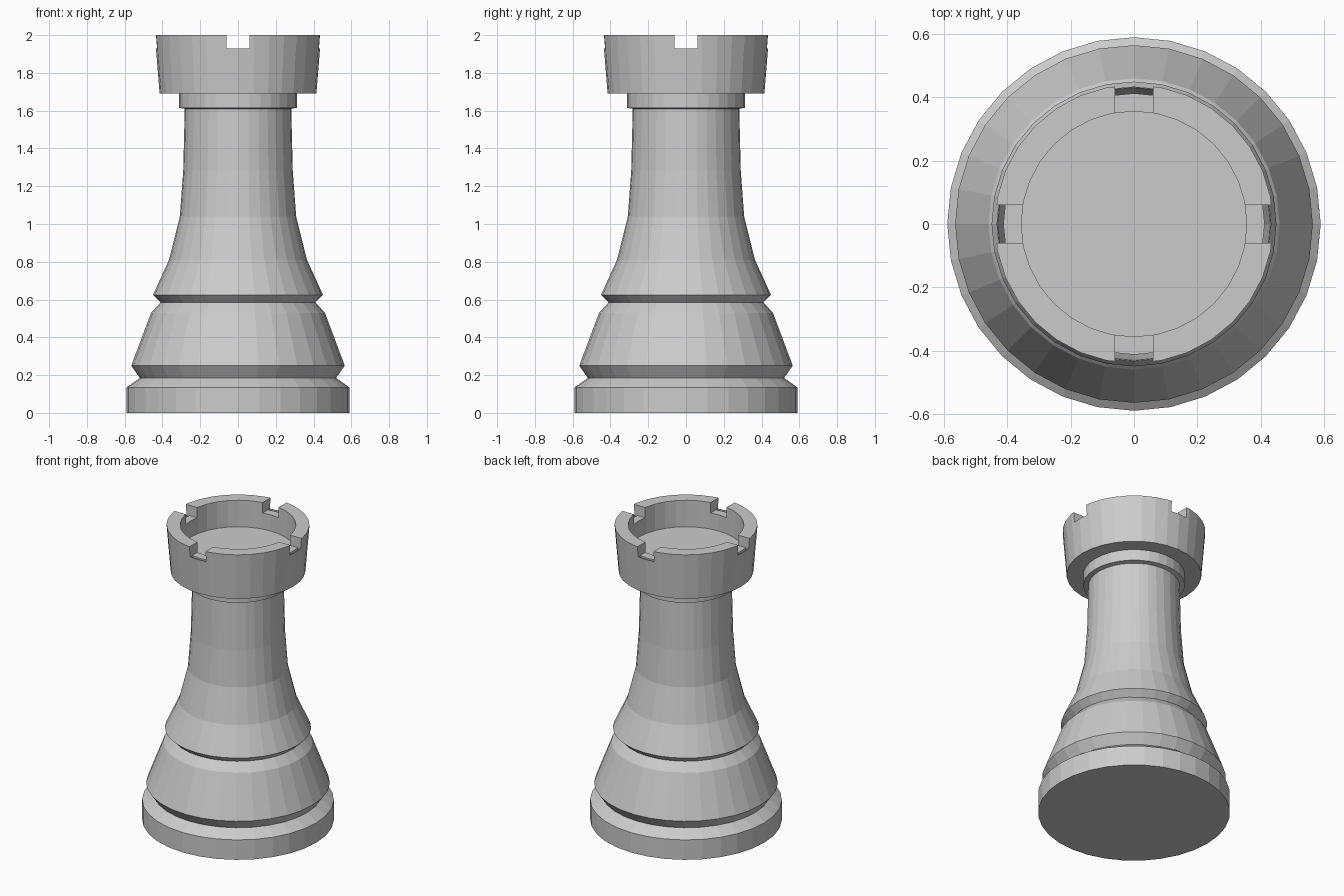
import bpy, bmesh
from math import pi
from mathutils import Matrix

if "Cube" in bpy.data.objects:
    bpy.data.objects.remove(bpy.data.objects["Cube"], do_unlink=True)

SIDES = 32

stone = bpy.data.materials.new("light_grey")
stone.use_nodes = True
GREY = (0.6, 0.6, 0.6, 1)
stone.diffuse_color = GREY
stone.node_tree.nodes["Principled BSDF"].inputs["Base Color"].default_value = GREY


def make_object(name, bm):
    bmesh.ops.recalc_face_normals(bm, faces=bm.faces)
    mesh = bpy.data.meshes.new(name)
    bm.to_mesh(mesh)
    bm.free()
    mesh.materials.append(stone)
    obj = bpy.data.objects.new(name, mesh)
    bpy.context.collection.objects.link(obj)
    return obj


def lathe(name, profile):
    """Turn a (radius, height) profile around the z axis."""
    bm = bmesh.new()
    verts = [bm.verts.new((r, 0, z)) for r, z in profile]
    edges = [bm.edges.new(pair) for pair in zip(verts, verts[1:])]
    bmesh.ops.spin(bm, geom=verts + edges, cent=(0, 0, 0), axis=(0, 0, 1),
                   angle=2 * pi, steps=SIDES, use_merge=True)
    bmesh.ops.remove_doubles(bm, verts=bm.verts, dist=0.0005)
    return make_object(name, bm)


def notch_cutter(index):
    """Battlement gap with a thin groove behind the outer wall."""
    section = [(0.33, 1.93), (0.413, 1.93), (0.411, 1.70), (0.431, 1.93),
               (0.52, 1.93), (0.52, 2.1), (0.33, 2.1)]
    bm = bmesh.new()
    # The section bends with the facets of the crown
    loops = [[bm.verts.new((r - 0.1 * abs(x), x, z)) for r, z in section]
             for x in (-0.06, 0, 0.06)]
    for a, b in zip(loops, loops[1:]):
        for i in range(len(section)):
            j = (i + 1) % len(section)
            bm.faces.new((a[i], a[j], b[j], b[i]))
    bm.faces.new(loops[0])
    bm.faces.new(loops[-1])
    bm.transform(Matrix.Rotation(index * pi / 2, 4, "Z"))
    cutter = make_object("notch_cutter", bm)
    cutter.hide_render = True
    return cutter


# Base, waist, collar and hollow crown in one turned profile
piece = lathe("rook_body", [
    (0, 0), (0.59, 0), (0.59, 0.135), (0.52, 0.185),          # foot
    (0.565, 0.25), (0.46, 0.53), (0.41, 0.585),               # lower skirt
    (0.45, 0.625), (0.365, 0.81), (0.308, 1.04),              # upper skirt
    (0.29, 1.28), (0.282, 1.61),                              # neck
    (0.312, 1.615), (0.312, 1.69),                            # collar
    (0.415, 1.69), (0.44, 2), (0.356, 2), (0.356, 1.82), (0, 1.82),  # crown
])

# Four notches in the crown
cutters = [notch_cutter(i) for i in range(4)]
for cutter in cutters:
    cut = piece.modifiers.new("notch", "BOOLEAN")
    cut.operation = "DIFFERENCE"
    cut.solver = "EXACT"
    cut.object = cutter

# Keep the cut mesh and drop the cutters
bpy.context.view_layer.update()
graph = bpy.context.evaluated_depsgraph_get()
result = bpy.data.meshes.new_from_object(piece.evaluated_get(graph))
piece.modifiers.clear()
piece.data = result
for cutter in cutters:
    bpy.data.objects.remove(cutter, do_unlink=True)
